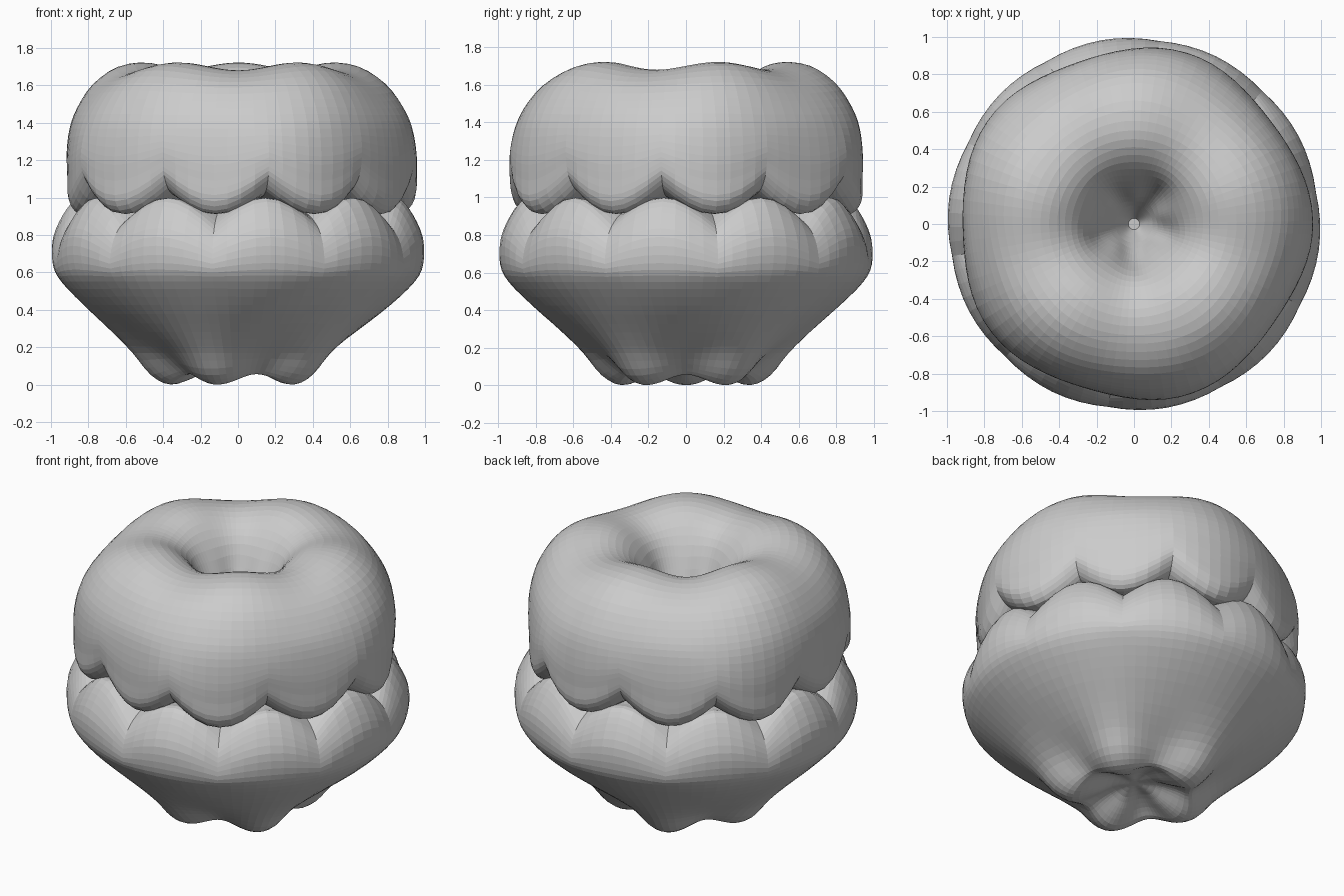
import bpy, bmesh
from math import cos, sin, pi, radians

if "Cube" in bpy.data.objects:
    bpy.data.objects.remove(bpy.data.objects["Cube"])

SIDES = 80
START = radians(-8)      # a notch of the upper rim sits at this angle


def smooth_rows(rows, steps=3):
    """Catmull-Rom subdivision of the profile rows."""
    out = []
    for i in range(len(rows) - 1):
        p = [rows[max(i - 1, 0)], rows[i], rows[i + 1], rows[min(i + 2, len(rows) - 1)]]
        for s in range(steps):
            t = s / steps
            out.append([0.5 * (2 * b + (c - a) * t + (2 * a - 5 * b + 4 * c - d) * t * t
                               + (3 * b - a - 3 * c + d) * t ** 3) for a, b, c, d in zip(*p)])
    out.append(list(rows[-1]))
    return out


def loft(name, rows, tooth):
    """Spin rows of (r, z, lobe dr, lobe dz, tooth dr, tooth dz, lobe angle); capped at the axis."""
    bm = bmesh.new()
    rings = []
    for r, z, lr, lz, tr, tz, turn in smooth_rows(rows):
        ring = []
        for i in range(SIDES):
            step = 2 * pi * i / SIDES
            a = START + step
            lobe, t = cos(5 * (a - radians(turn))), tooth(step)
            rr = r + lr * lobe + tr * t
            ring.append(bm.verts.new((rr * cos(a), rr * sin(a), z + lz * lobe + tz * t)))
        rings.append(ring)
    for lo, hi in zip(rings, rings[1:]):
        for i in range(SIDES):
            j = (i + 1) % SIDES
            bm.faces.new((lo[i], lo[j], hi[j], hi[i]))
    for ring in (rings[0], rings[-1]):
        c = bm.verts.new((0, 0, sum(v.co.z for v in ring) / SIDES))
        for i in range(SIDES):
            bm.faces.new((ring[i], ring[(i + 1) % SIDES], c))
    bmesh.ops.recalc_face_normals(bm, faces=bm.faces)
    me = bpy.data.meshes.new(name)
    bm.to_mesh(me)
    bm.free()
    ob = bpy.data.objects.new(name, me)
    bpy.context.collection.objects.link(ob)
    return ob


# Upper half: scalloped rim, five soft lobes, funnel in the top
loft("upper_half", [
    (.72, 1.00, 0, 0, 0, -.08, 0),
    (.80, 1.015, .01, 0, 0, -.095, 0),
    (.87, 1.05, .018, 0, .01, -.135, 0),
    (.92, 1.12, .022, 0, .01, -.14, 0),
    (.935, 1.19, .022, 0, 0, -.10, 0),
    (.935, 1.27, .02, 0, 0, -.05, 2),
    (.915, 1.37, .018, 0, 0, 0, 5),
    (.87, 1.48, .016, .005, 0, 0, 9),
    (.78, 1.60, .015, .012, 0, 0, 14),
    (.65, 1.68, .01, .022, 0, 0, 17),
    (.50, 1.70, 0, .02, 0, 0, 18),
    (.37, 1.655, 0, .015, 0, 0, 18),
    (.27, 1.55, -.01, 0, 0, 0, 18),
    (.18, 1.36, -.015, 0, 0, 0, 18),
    (.10, 1.18, 0, 0, 0, 0, 18),
    (.03, 1.04, 0, 0, 0, 0, 18),
], lambda s: abs(sin(5 * s)))

# Lower half: rounded crests between creases, cone body, five feet
loft("lower_half", [
    (.72, .92, 0, 0, 0, .07, 180),
    (.80, .91, 0, 0, 0, .08, 180),
    (.90, .85, 0, 0, -.03, .145, 180),
    (.955, .78, 0, 0, -.02, .14, 180),
    (.98, .70, 0, 0, .012, .09, 180),
    (.985, .62, 0, 0, .007, .03, 180),
    (.945, .55, 0, 0, 0, 0, 180),
    (.82, .425, .005, 0, 0, 0, 180),
    (.65, .28, .022, 0, 0, 0, 180),
    (.52, .17, .045, 0, 0, 0, 180),
    (.42, .07, .045, -.02, 0, 0, 180),
    (.34, .028, .02, -.028, 0, 0, 180),
    (.24, .06, 0, -.025, 0, 0, 180),
    (.13, .10, 0, -.01, 0, 0, 180),
    (.03, .11, 0, 0, 0, 0, 180),
], lambda s: abs(cos(5 * s)))
